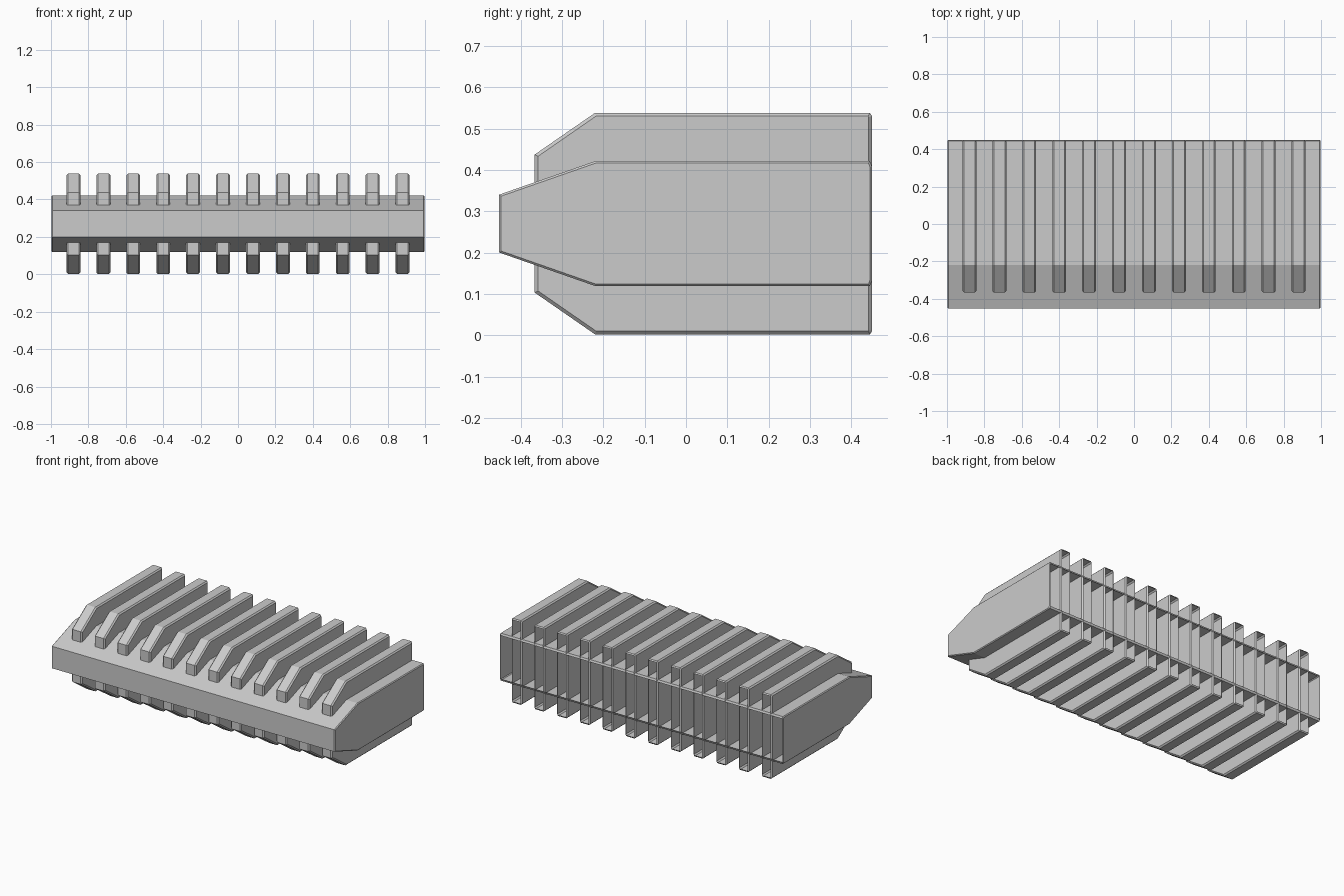
import bpy, bmesh

if "Cube" in bpy.data.objects:
    bpy.data.objects.remove(bpy.data.objects["Cube"])

ZMID = 0.27   # the whole shape is mirrored about this height


def shell(name, upper, half_width, bevel):
    """Open-backed prism along x; 'upper' lists (y, height above ZMID) front to back."""
    outline = [(y, ZMID + h) for y, h in upper]
    outline += [(y, ZMID - h) for y, h in reversed(upper)]
    bm = bmesh.new()
    left = [bm.verts.new((-half_width, y, z)) for y, z in outline]
    right = [bm.verts.new((half_width, y, z)) for y, z in outline]
    caps = [bm.faces.new(left), bm.faces.new(right[::-1])]
    n = len(outline)
    for i in range(n):
        j = (i + 1) % n
        bm.faces.new((left[i], right[i], right[j], left[j]))
    bmesh.ops.recalc_face_normals(bm, faces=bm.faces)
    # soften the side rims
    rims = list({e for f in caps for e in f.edges})
    bmesh.ops.bevel(bm, geom=rims, offset=bevel, segments=1,
                    affect='EDGES', profile=0.5)
    # leave the back open
    y_back = max(v.co.y for v in bm.verts)
    back = [f for f in bm.faces
            if all(abs(v.co.y - y_back) < 1e-4 for v in f.verts)]
    bmesh.ops.delete(bm, geom=back, context='FACES')
    mesh = bpy.data.meshes.new(name)
    bm.to_mesh(mesh)
    bm.free()
    return mesh


def place(name, mesh, x=0.0):
    ob = bpy.data.objects.new(name, mesh)
    ob.location.x = x
    bpy.context.collection.objects.link(ob)
    return ob


# main body: wedge-nosed block
body = shell("body", [(-0.452, 0.07), (-0.22, 0.151), (0.445, 0.151), (0.45, 0.138)],
             0.998, 0.005)
place("body", body)

# twelve fins running through the body, showing above and below
fin = shell("fin", [(-0.366, 0.167), (-0.22, 0.268), (0.445, 0.268), (0.45, 0.26)],
            0.037, 0.008)
for i in range(12):
    place(f"fin_{i + 1}", fin, -0.88 + 0.16 * i)
